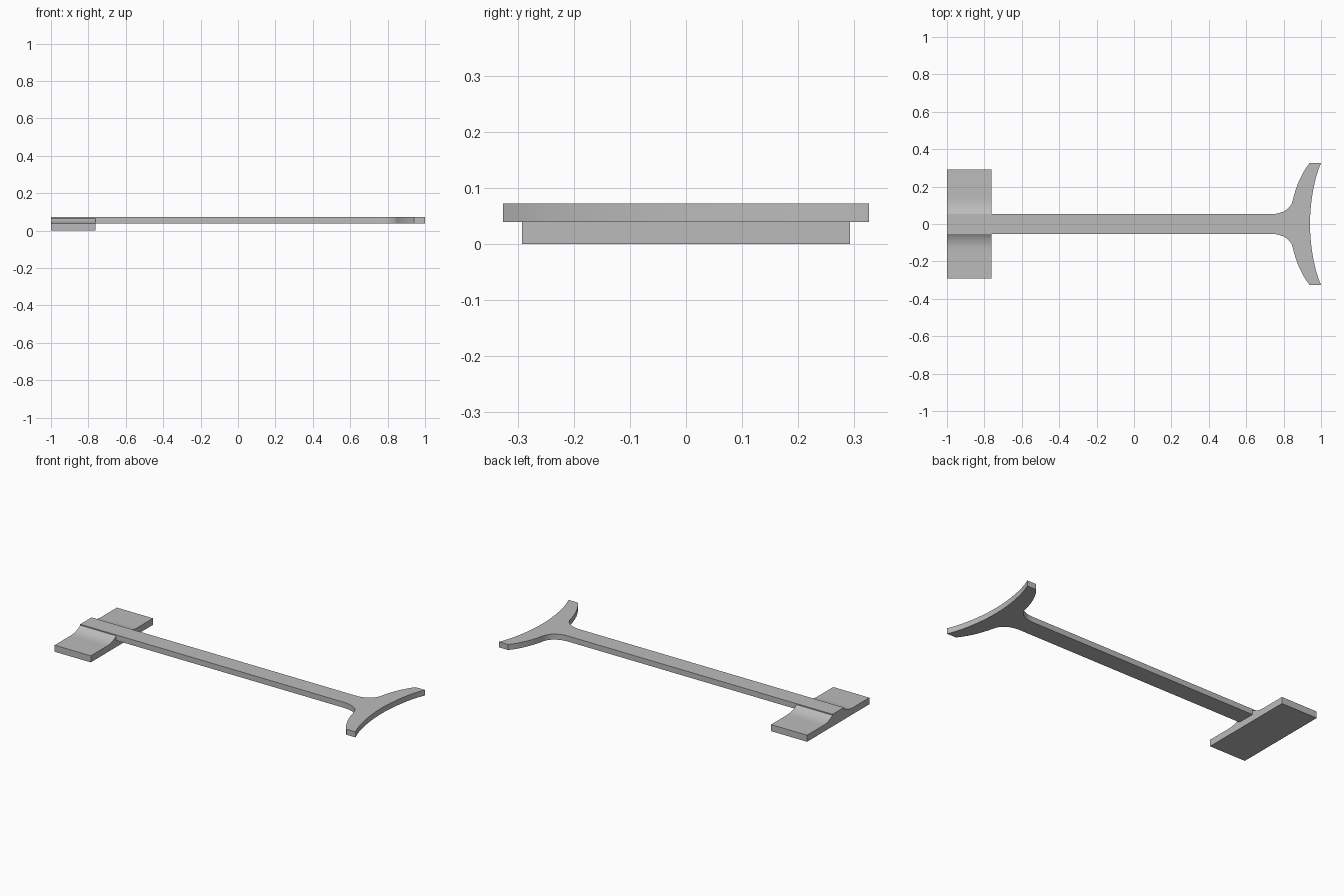
import bpy
import bmesh
import math
from mathutils import Vector
from mathutils.geometry import interpolate_bezier

cube = bpy.data.objects.get("Cube")
if cube:
    bpy.data.objects.remove(cube, do_unlink=True)

grey = bpy.data.materials.new("plain_grey")
grey.use_nodes = True
grey.diffuse_color = (0.5, 0.5, 0.5, 1)
grey.node_tree.nodes["Principled BSDF"].inputs["Base Color"].default_value = grey.diffuse_color


def curve(a, b, c, d, steps=14):
    """Points along a cubic curve in the plane."""
    pts = interpolate_bezier(*[Vector((p[0], p[1], 0)) for p in (a, b, c, d)], steps)
    return [(p.x, p.y) for p in pts]


def prism(name, outline, place, depth):
    """Extrude a flat outline, placed in space by a function, along depth."""
    bm = bmesh.new()
    face = bm.faces.new([bm.verts.new(place(u, v)) for u, v in outline])
    moved = bmesh.ops.extrude_face_region(bm, geom=[face])["geom"]
    verts = [g for g in moved if isinstance(g, bmesh.types.BMVert)]
    bmesh.ops.translate(bm, verts=verts, vec=depth)
    bmesh.ops.recalc_face_normals(bm, faces=bm.faces)
    mesh = bpy.data.meshes.new(name)
    bm.to_mesh(mesh)
    bm.free()
    mesh.materials.append(grey)
    obj = bpy.data.objects.new(name, mesh)
    bpy.context.collection.objects.link(obj)
    bpy.ops.object.select_all(action="DESELECT")
    obj.select_set(True)
    bpy.context.view_layer.objects.active = obj
    bpy.ops.object.shade_smooth_by_angle(angle=math.radians(30))
    return obj


BAR = 0.053             # half width of the bar
LOW, TOP = 0.039, 0.072  # bar underside and top

# Bar flaring into a crescent head: one half of the outline, then mirrored
half = [(-1, BAR)]
half += curve((0.735, BAR), (0.79, BAR), (0.84, 0.08), (0.85, 0.13))
half += curve((0.85, 0.13), (0.865, 0.2), (0.9, 0.28), (0.94, 0.326))[1:]
half += curve((1, 0.326), (0.962, 0.24), (0.941, 0.11), (0.941, 0))
outline = half + [(x, -y) for x, y in reversed(half[:-1])]
prism("bar_with_crescent_head", outline, lambda x, y: (x, y, LOW), (0, 0, TOP - LOW))

# Foot plate whose top sweeps up to the bar on both sides
side = [(0.292, 0), (0.292, LOW)]
side += curve((0.145, LOW), (0.11, LOW), (0.08, 0.046), (BAR, 0.066))
profile = side + [(-y, z) for y, z in reversed(side)]
prism("foot_plate", profile, lambda y, z: (-1, y, z), (0.237, 0, 0))
